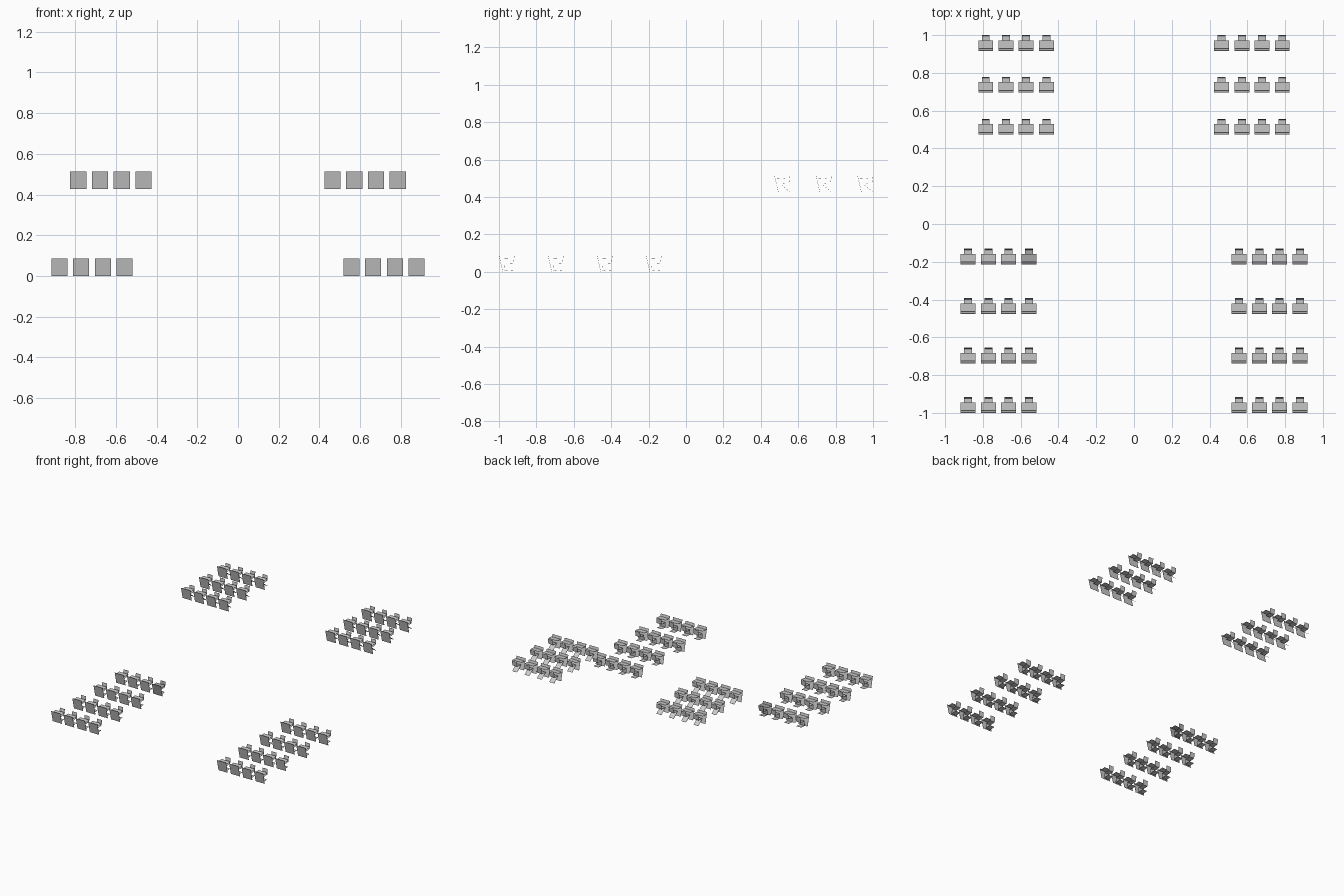
import bpy

if "Cube" in bpy.data.objects:
    bpy.data.objects.remove(bpy.data.objects["Cube"])

PITCH = 0.107
W_DESK, W_CHAIR = 0.079, 0.042
THICK = 0.0012

# side profiles (y, z) measured from the front edge and floor of each place
PANEL = [(0.0, 0.086), (0.020, 0.0)]
DESK = [(0.012, 0.070), (0.055, 0.073)]
CHAIR_LOWER = [(0.082, 0.086), (0.077, 0.046), (0.032, 0.043),
               (0.028, 0.004), (0.074, 0.008)]
CHAIR_UPPER = [(0.082, 0.084), (0.077, 0.046), (0.030, 0.042), (0.080, 0.002)]

dark = bpy.data.materials.new("dark_grey")
dark.diffuse_color = (0.4, 0.4, 0.4, 1)
dark.use_nodes = True
dark.node_tree.nodes["Principled BSDF"].inputs["Base Color"].default_value = dark.diffuse_color


def sheet_mesh(name, parts):
    """Thin sheets: each side profile is stretched across its own width."""
    verts, faces = [], []
    for profile, width in parts:
        start = len(verts)
        for y, z in profile:
            verts += [(-width / 2, y, z), (width / 2, y, z)]
        for i in range(len(profile) - 1):
            a = start + 2 * i
            faces.append((a, a + 1, a + 3, a + 2))
    mesh = bpy.data.meshes.new(name)
    mesh.from_pydata(verts, [], faces)
    return mesh


def place(name, mesh, loc):
    obj = bpy.data.objects.new(name, mesh)
    obj.location = loc
    bpy.context.collection.objects.link(obj)
    solid = obj.modifiers.new("thickness", 'SOLIDIFY')
    solid.thickness = THICK
    solid.offset = 0
    return obj


def block(label, chair_profile, x_first, rows, z):
    desk = sheet_mesh(label + "_desk", [(PANEL, W_DESK), (DESK, W_DESK)])
    chair = sheet_mesh(label + "_chair", [(chair_profile, W_CHAIR)])
    for y in rows:
        for side in (-1, 1):
            for i in range(4):
                loc = (side * (x_first + i * PITCH), y, z)
                for name, mesh in (("desk", desk), ("chair", chair)):
                    obj = place(label + "_" + name, mesh, loc)
                    # the one darker place, inner end of the last lower row
                    if label == "lower" and side < 0 and i == 0 and y == rows[-1]:
                        obj.data = mesh.copy()
                        obj.data.materials.append(dark)


# lower floor: four rows each side; raised gallery: three rows each side
block("lower", CHAIR_LOWER, 0.557, [-0.9995 + 0.262 * r for r in range(4)], 0.0005)
block("upper", CHAIR_UPPER, 0.464, [0.4735 + 0.222 * r for r in range(3)], 0.427)
